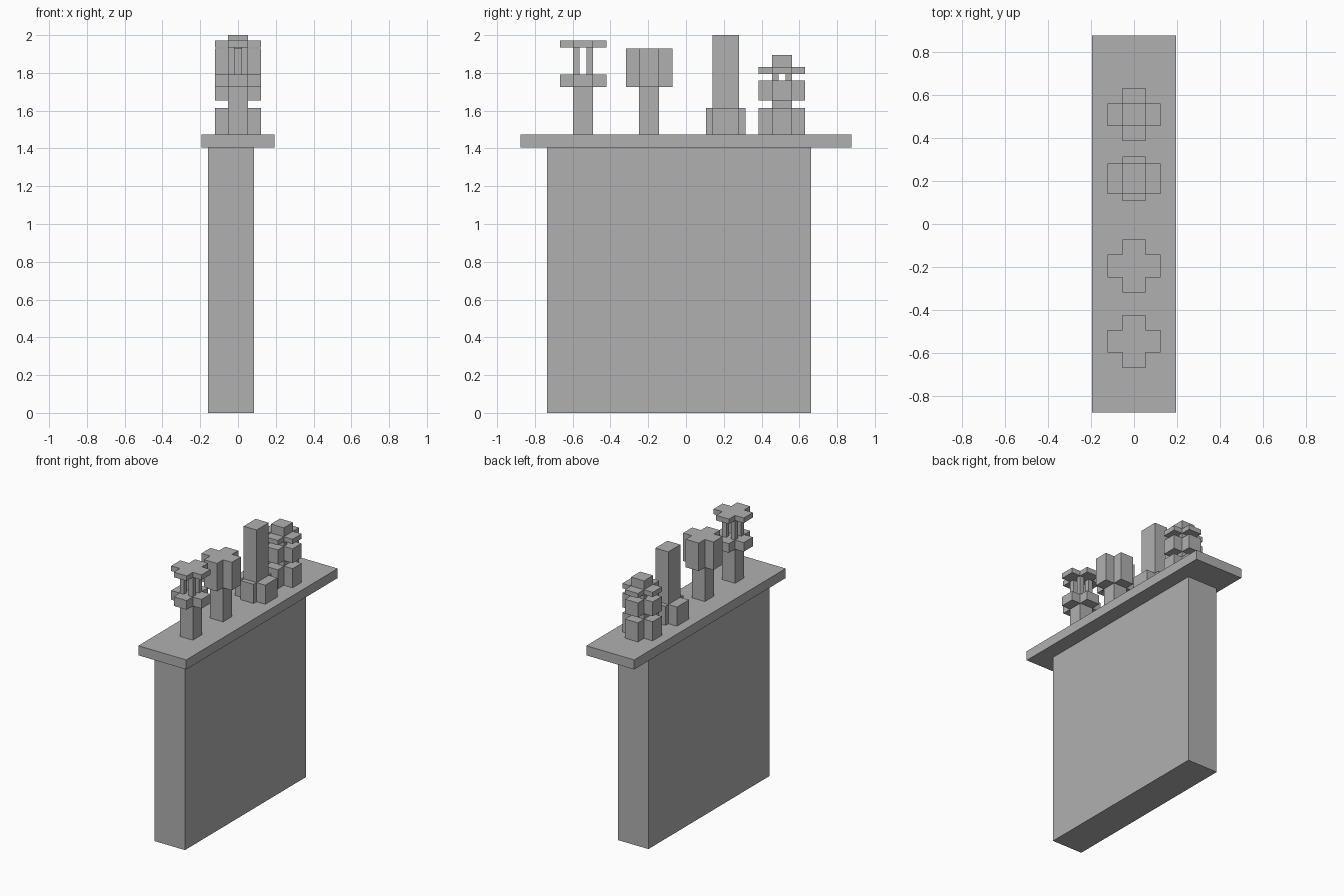
import bpy
import bmesh

default = bpy.data.objects.get("Cube")
if default:
    bpy.data.objects.remove(default, do_unlink=True)

stone = bpy.data.materials.new("grey_stone")
stone.use_nodes = True
stone.diffuse_color = (0.434, 0.434, 0.434, 1)
stone.node_tree.nodes["Principled BSDF"].inputs["Base Color"].default_value = stone.diffuse_color

ARM, CORE, POST = 0.123, 0.0525, 0.034   # half spans and post width
DECK = 1.475                             # top of the slab


def prism(name, outline, z0, z1):
    """Extrude a flat outline from z0 up to z1."""
    bm = bmesh.new()
    base = bm.faces.new([bm.verts.new((x, y, z0)) for x, y in outline])
    top = bmesh.ops.extrude_face_region(bm, geom=[base], use_keep_orig=True)["geom"]
    bmesh.ops.translate(bm, vec=(0, 0, z1 - z0),
                        verts=[v for v in top if isinstance(v, bmesh.types.BMVert)])
    bmesh.ops.recalc_face_normals(bm, faces=bm.faces)
    mesh = bpy.data.meshes.new(name)
    bm.to_mesh(mesh)
    bm.free()
    mesh.materials.append(stone)
    obj = bpy.data.objects.new(name, mesh)
    bpy.context.collection.objects.link(obj)
    return obj


def box(name, x0, x1, y0, y1, z0, z1):
    return prism(name, [(x0, y0), (x1, y0), (x1, y1), (x0, y1)], z0, z1)


def core(name, y, z0, z1, half_y=CORE):
    return box(name, -CORE, CORE, y - half_y, y + half_y, z0, z1)


def cross(name, y, z0, z1, half_y=CORE, arm_y=ARM):
    """Plus-shaped block made of twelve corners."""
    a, c, h, b = ARM, CORE, half_y, arm_y
    quarter = [(a, h), (c, h), (c, b)]
    half = quarter + [(-px, py) for px, py in reversed(quarter)]
    outline = half + [(-px, -py) for px, py in half]
    return prism(name, [(px, y + py) for px, py in outline], z0, z1)


def posts(name, y, z0, z1):
    """Four slim posts at the corners of the core."""
    offset = CORE - POST / 2
    for sx in (-1, 1):
        for sy in (-1, 1):
            cx, cy, h = sx * offset, y + sy * offset, POST / 2
            box(name, cx - h, cx + h, cy - h, cy + h, z0, z1)


# Chimney stack and overhanging slab
box("chimney_stack", -0.16, 0.085, -0.735, 0.663, 0, 1.405)
box("chimney_slab", -0.194, 0.194, -0.876, 0.876, 1.405, DECK)

# Open lantern pot
y = -0.545
core("lantern_stem", y, DECK, 1.725)
cross("lantern_collar", y, 1.725, 1.792)
posts("lantern_post", y, 1.792, 1.935)
cross("lantern_lid", y, 1.935, 1.972)

# Crowned pot
y = -0.195
core("crowned_stem", y, DECK, 1.725)
cross("crowned_head", y, 1.725, 1.93)

# Tall pot with a footed base
y = 0.21
cross("tall_pot_base", y, DECK, 1.615, 0.07, 0.104)
core("tall_pot_shaft", y, 1.615, 2.0, 0.07)

# Tiered pot
y = 0.508
cross("tiered_base", y, DECK, 1.615)
core("tiered_neck", y, 1.615, 1.655)
cross("tiered_middle", y, 1.655, 1.76)
posts("tiered_post", y, 1.76, 1.795)
cross("tiered_lid", y, 1.795, 1.83)
core("tiered_finial", y, 1.83, 1.895)
